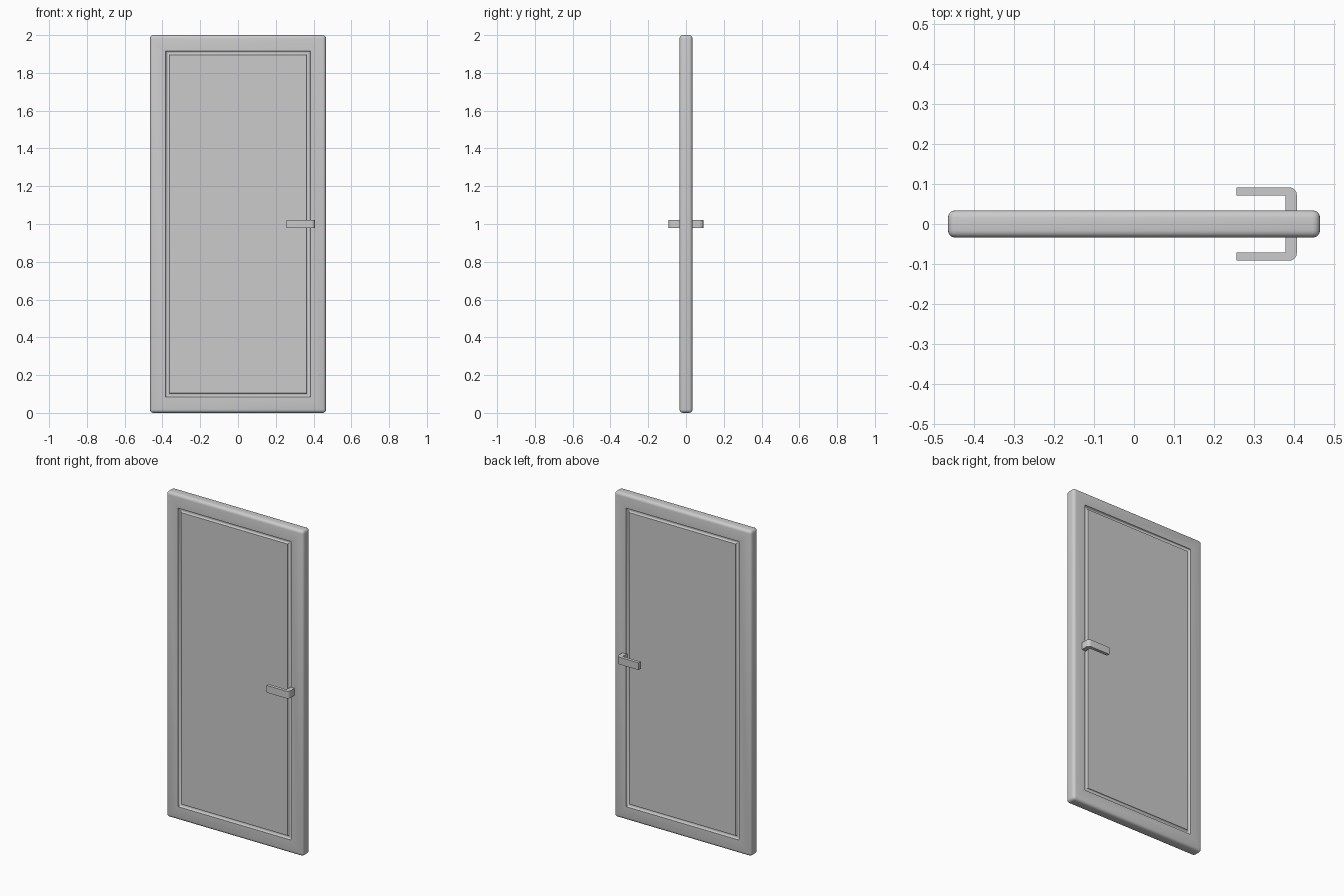
import bpy, bmesh, math
from mathutils import Vector

if "Cube" in bpy.data.objects:
    bpy.data.objects.remove(bpy.data.objects["Cube"])

W, T, H = 0.466, 0.034, 2.0   # half width, half thickness, height
BEVEL = 0.018


def finish(bm, name, angle):
    bmesh.ops.recalc_face_normals(bm, faces=bm.faces[:])
    mesh = bpy.data.meshes.new(name)
    bm.to_mesh(mesh)
    bm.free()
    obj = bpy.data.objects.new(name, mesh)
    bpy.context.collection.objects.link(obj)
    bpy.ops.object.select_all(action='DESELECT')
    obj.select_set(True)
    bpy.context.view_layer.objects.active = obj
    bpy.ops.object.shade_smooth_by_angle(angle=math.radians(angle))
    return obj


# Door slab with rounded edges
bm = bmesh.new()
bmesh.ops.create_cube(bm, size=1)
for v in bm.verts:
    v.co = Vector((v.co.x * 2 * W, v.co.y * 2 * T, (v.co.z + 0.5) * H))
bmesh.ops.bevel(bm, geom=bm.edges[:], offset=BEVEL, segments=4,
                profile=0.5, affect='EDGES')

# Round-bottomed groove framing the panel on both sides
GROOVE_W, GROOVE_D, STEPS = 0.03, 0.012, 6
for side in (-1, 1):
    bm.normal_update()
    face = max((f for f in bm.faces if f.normal.y * side > 0.9),
               key=lambda f: f.calc_area())
    bmesh.ops.inset_individual(bm, faces=[face], thickness=0.092)
    previous = 0.0
    for i in range(1, STEPS + 1):
        a = math.pi * i / STEPS
        across = GROOVE_W * (1 - math.cos(a)) / 2
        bm.normal_update()
        bmesh.ops.inset_individual(bm, faces=[face], thickness=across - previous)
        previous = across
        for v in face.verts:
            v.co.y = side * (T - GROOVE_D * math.sin(a))
finish(bm, "door_panel", 35)

# Lever handles: L-shaped profile with a rounded outer corner, front and back
X0, X1, STEM, REACH, R = 0.257, 0.408, 0.38, 0.092, 0.02
corner = [(X1 - R + R * math.cos(a), REACH - R + R * math.sin(a))
          for a in (math.pi / 2 * i / 4 for i in range(5))]
profile = [(STEM, 0.02), (X1, 0.02)] + corner + [(X0, REACH), (X0, 0.072), (STEM, 0.072)]
for side, name in ((-1, "front_handle"), (1, "back_handle")):
    bm = bmesh.new()
    base = bm.faces.new([bm.verts.new((x, y * side, 0.978)) for x, y in profile])
    ext = bmesh.ops.extrude_face_region(bm, geom=[base])
    for v in ext["geom"]:
        if isinstance(v, bmesh.types.BMVert):
            v.co.z += 0.044
    finish(bm, name, 30)
